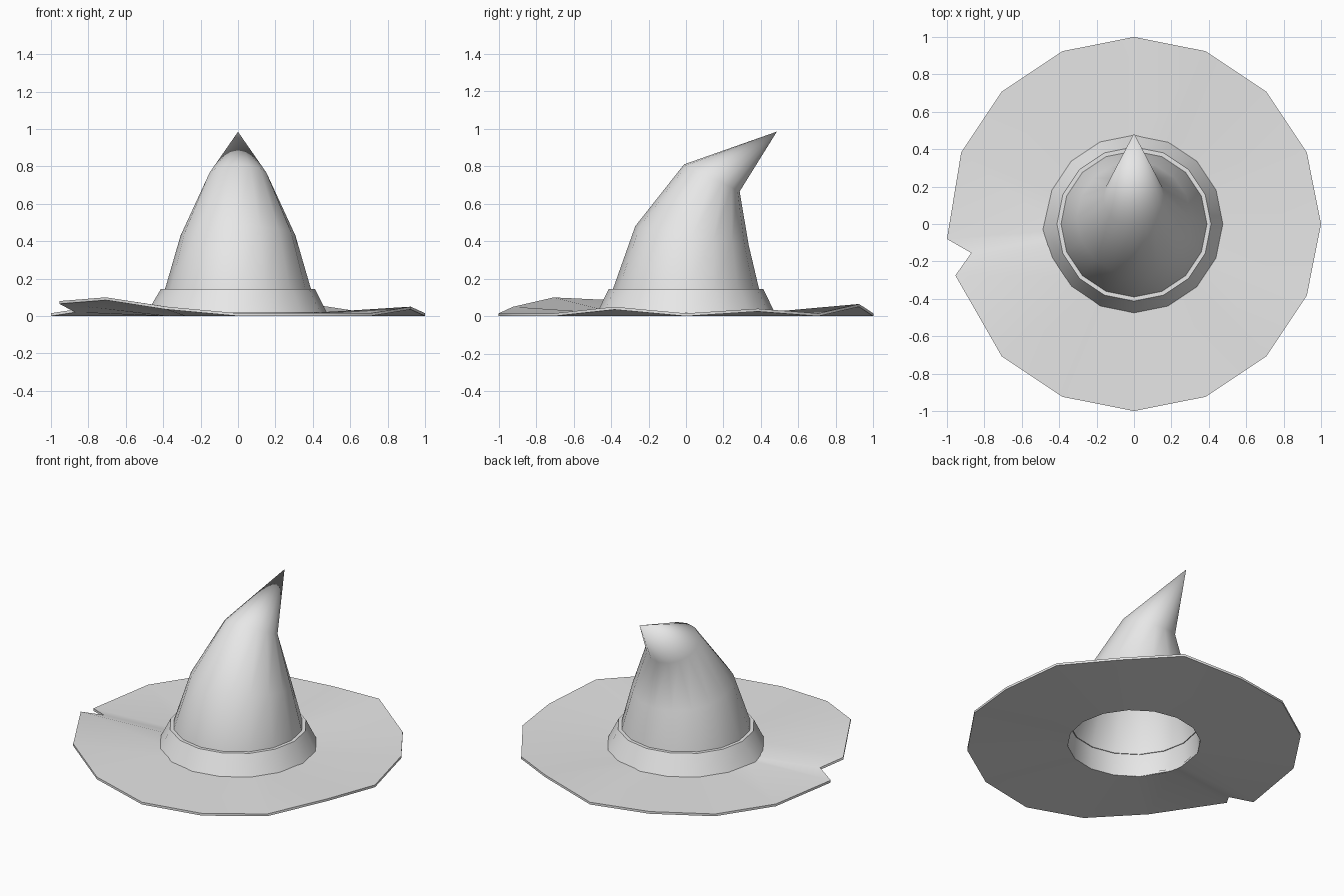
import bpy, bmesh
from math import sin, cos, pi, radians
from mathutils import Vector

cube = bpy.data.objects.get("Cube")
if cube:
    bpy.data.objects.remove(cube)

felt = bpy.data.materials.new("grey felt")
felt.use_nodes = True
felt.diffuse_color = (0.8, 0.8, 0.8, 1)
felt.node_tree.nodes["Principled BSDF"].inputs["Base Color"].default_value = (0.8, 0.8, 0.8, 1)

SIDES = 16


def ring(radius, y, z, tilt=0.0):
    """Circle of points centred on the middle plane, tilted about x (front edge up)."""
    t = radians(tilt)
    return [Vector((radius * cos(a), y + radius * sin(a) * cos(t), z - radius * sin(a) * sin(t)))
            for a in (2 * pi * i / SIDES for i in range(SIDES))]


def loft(name, rings, tip=None, closed=False):
    """Join successive rings with quads, ending in a point or looping back."""
    bm = bmesh.new()
    loops = [[bm.verts.new(p) for p in r] for r in rings]
    pairs = list(zip(loops, loops[1:]))
    if closed:
        pairs.append((loops[-1], loops[0]))
    for low, high in pairs:
        n = len(low)
        for i in range(n):
            j = (i + 1) % n
            bm.faces.new((low[i], low[j], high[j], high[i]))
    if tip:
        apex = bm.verts.new(tip)
        top = loops[-1]
        for i in range(len(top)):
            bm.faces.new((top[i], top[(i + 1) % len(top)], apex))
    if closed:
        bmesh.ops.recalc_face_normals(bm, faces=bm.faces)
    mesh = bpy.data.meshes.new(name)
    bm.to_mesh(mesh)
    bm.free()
    mesh.materials.append(felt)
    obj = bpy.data.objects.new(name, mesh)
    bpy.context.collection.objects.link(obj)
    bpy.ops.object.select_all(action='DESELECT')
    obj.select_set(True)
    bpy.context.view_layer.objects.active = obj
    bpy.ops.object.shade_smooth_by_angle(angle=radians(50))
    return obj


# Crown: hollow cone bending backwards to a point
loft("crown",
     [ring(0.40, 0, 0.0), ring(0.39, 0, 0.145), ring(0.307, 0.032, 0.43, 9.5), ring(0.165, 0.138, 0.738, 26)],
     tip=(0, 0.485, 0.985))

# Band: flared collar around the base of the crown
flare = ring(0.475, 0, 0.018)
flare[SIDES // 2] = Vector((-0.487, -0.03, 0.018))
loft("band", [flare, ring(0.412, 0, 0.145), ring(0.385, 0, 0.145)])

# Brim: wavy sheet with a notch torn in the right side
THICK = 0.015
lift = {1: 0.025, 3: 0.05, 5: 0.012, 11: 0.035, 10: 0.085, 15: 0.035}
edge = [Vector((p.x, p.y, lift.get(i, 0.0))) for i, p in enumerate(ring(1.0, 0, 0))]
edge[SIDES // 2] = Vector((-1.0, -0.08, 0.0))
edge[SIDES // 2 + 1] = Vector((-0.955, -0.275, 0.065))
edge.insert(SIDES // 2 + 1, Vector((-0.87, -0.155, 0.02)))
edge_lift = Vector((0, 0, THICK))

hole = [Vector((p.x, p.y, 0)).normalized() * 0.398 for p in edge]
loft("brim",
     [hole, edge, [p + edge_lift for p in edge], [p + edge_lift for p in hole]],
     closed=True)
